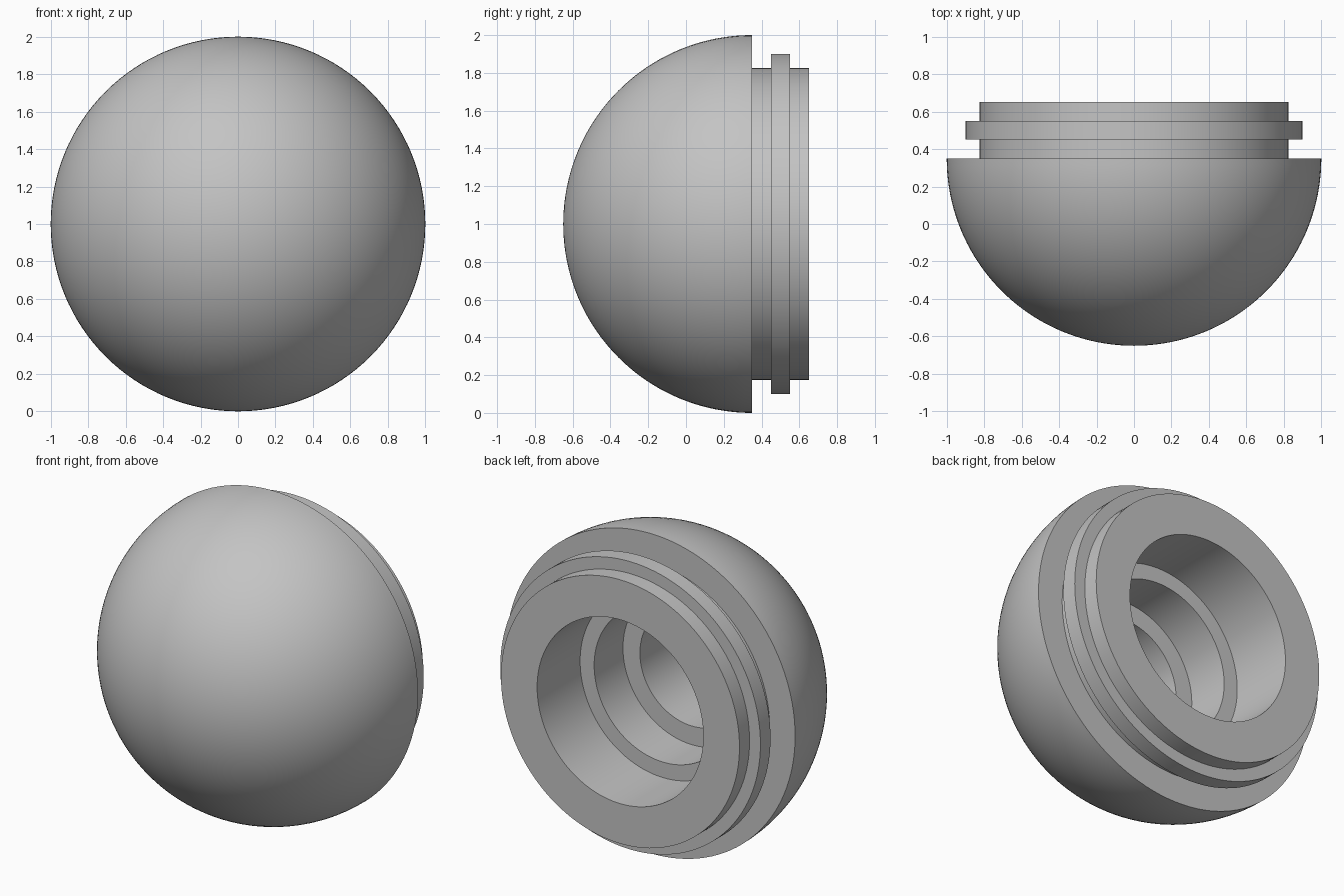
import bpy, bmesh
from math import sin, cos, pi, radians
from mathutils import Vector, Matrix

cube = bpy.data.objects.get("Cube")
if cube:
    bpy.data.objects.remove(cube, do_unlink=True)

SEGMENTS = 128
DOME_STEPS = 40
RIM_Y, BACK_Y = 0.35, 0.65      # dome edge and rear face of the collar

grey = bpy.data.materials.new("plain grey")
grey.use_nodes = True
colour = (0.55, 0.55, 0.55, 1)
grey.diffuse_color = colour
grey.node_tree.nodes["Principled BSDF"].inputs["Base Color"].default_value = colour


def lathe(name, profile, material):
    """Turn a (radius, y) profile around the y axis, centred at z = 1."""
    bm = bmesh.new()
    verts = [bm.verts.new((r, y, 0)) for r, y in profile]
    edges = [bm.edges.new(pair) for pair in zip(verts, verts[1:])]
    bmesh.ops.spin(bm, geom=verts + edges, cent=(0, 0, 0), axis=(0, 1, 0),
                   angle=2 * pi, steps=SEGMENTS)
    bmesh.ops.remove_doubles(bm, verts=bm.verts, dist=0.0001)
    bmesh.ops.recalc_face_normals(bm, faces=bm.faces)
    bmesh.ops.translate(bm, verts=bm.verts, vec=(0, 0, 1))
    mesh = bpy.data.meshes.new(name)
    bm.to_mesh(mesh)
    bm.free()
    mesh.materials.append(material)
    obj = bpy.data.objects.new(name, mesh)
    bpy.context.collection.objects.link(obj)
    bpy.ops.object.select_all(action='DESELECT')
    obj.select_set(True)
    bpy.context.view_layer.objects.active = obj
    bpy.ops.object.shade_smooth_by_angle(angle=radians(30))
    return obj


# Outer dome, from the front tip to the wide rim
dome = [(sin(a), RIM_Y - cos(a))
        for a in (i * pi / 2 / DOME_STEPS for i in range(DOME_STEPS + 1))]

# Collar with its raised ring
collar = [(0.825, RIM_Y), (0.825, 0.45), (0.9, 0.45), (0.9, 0.55),
          (0.825, 0.55), (0.825, BACK_Y)]

# Stepped bore: radius and depth below the rear face, then the closed floor
bore, depth = [], 0
for radius, bottom in ((0.575, 0.425), (0.478, 0.71), (0.361, 1.04)):
    bore += [(radius, BACK_Y - depth), (radius, BACK_Y - bottom)]
    depth = bottom
bore.append((0, BACK_Y - depth))

lathe("domed_cap", dome + collar + bore, grey)
